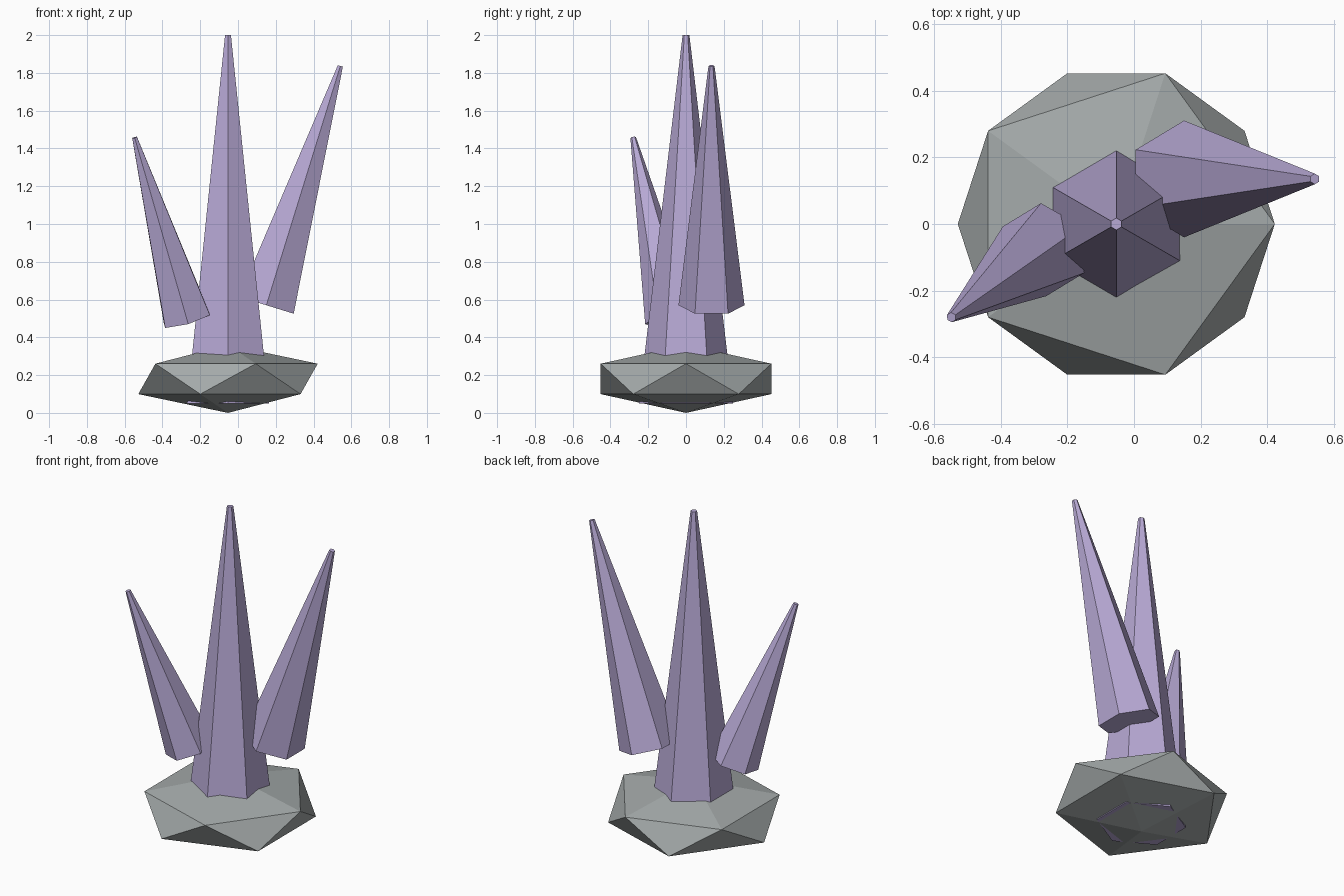
import bpy
from mathutils import Euler, Vector

cube = bpy.data.objects.get("Cube")
if cube:
    bpy.data.objects.remove(cube, do_unlink=True)


def make_material(name, rgb):
    mat = bpy.data.materials.new(name)
    mat.use_nodes = True
    colour = (*rgb, 1.0)
    mat.diffuse_color = colour
    mat.node_tree.nodes["Principled BSDF"].inputs["Base Color"].default_value = colour
    return mat


crystal = make_material("crystal_purple", (0.48, 0.40, 0.67))
stone = make_material("stone_grey", (0.37, 0.40, 0.40))


def make_spike(name, base, length, base_radius, tip_radius, tilt=(0, 0, 0)):
    """Six-sided tapered crystal whose base centre sits at the given point."""
    rotation = Euler(tilt)
    axis = rotation.to_matrix() @ Vector((0, 0, 1))
    bpy.ops.mesh.primitive_cone_add(
        vertices=6, radius1=base_radius, radius2=tip_radius, depth=length,
        location=Vector(base) + axis * length / 2, rotation=rotation)
    spike = bpy.context.object
    spike.name = name
    spike.data.materials.append(crystal)


# Squashed faceted rock at the foot
bpy.ops.mesh.primitive_ico_sphere_add(subdivisions=1, radius=1, location=(-0.053, 0, 0.18))
rock = bpy.context.object
rock.name = "rock_base"
rock.scale = (0.531, 0.531, 0.18)
rock.data.materials.append(stone)

# Tall upright crystal and two leaning ones
make_spike("centre_spike", (-0.053, 0, 0.05), 1.95, 0.25, 0.018)
make_spike("left_spike", (0.15, 0.135, 0.57), 1.326, 0.175, 0.016, (0, 0.3, 0))
make_spike("right_spike", (-0.271, -0.077, 0.497), 1.02, 0.142, 0.015, (0.2, -0.28, 0))
